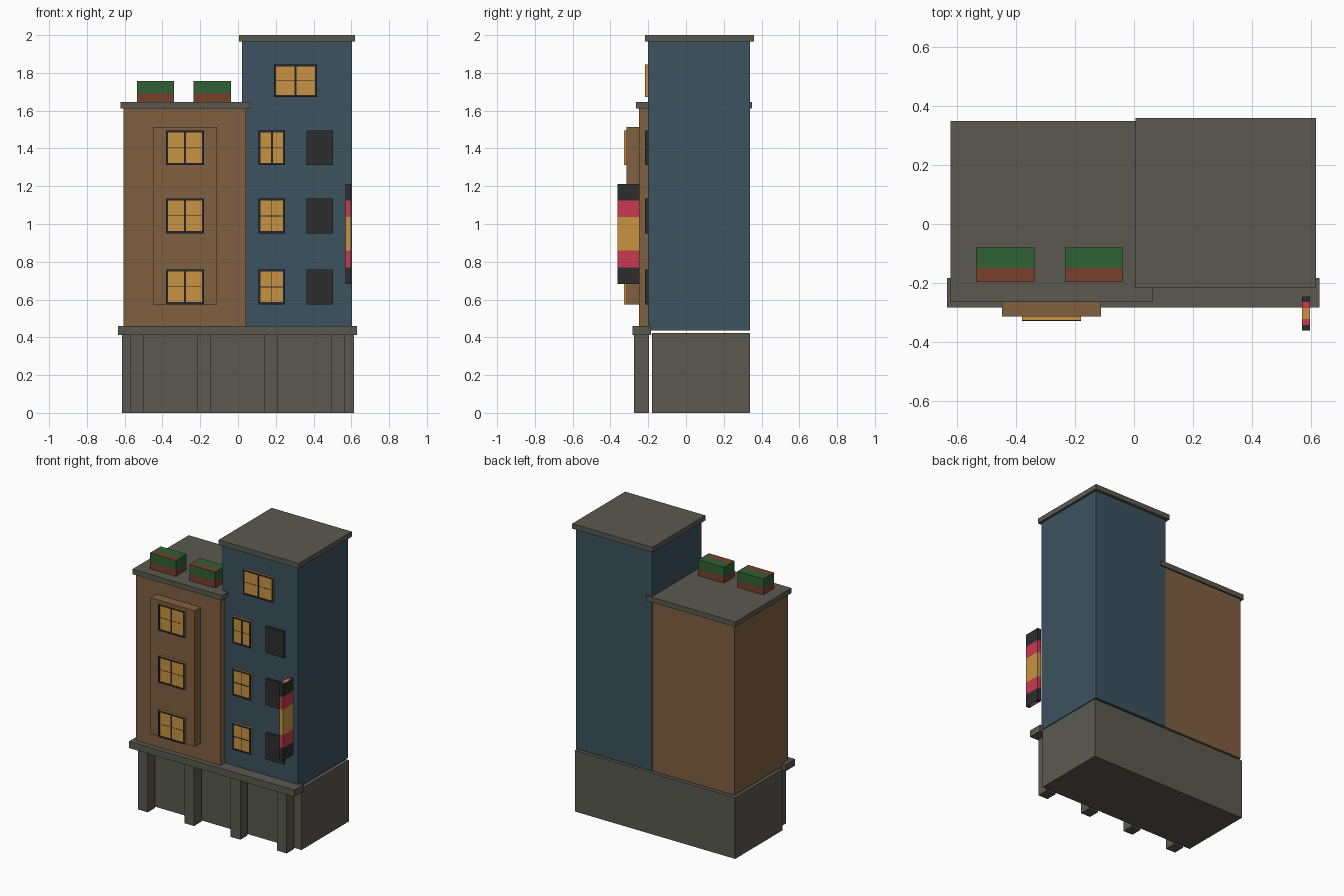
import bpy
import bmesh

default_cube = bpy.data.objects.get("Cube")
if default_cube:
    bpy.data.objects.remove(default_cube, do_unlink=True)


def make_material(name, red, green, blue):
    """Flat material from display colour values, stored as linear."""
    linear = [((c / 255 + 0.055) / 1.055) ** 2.4 for c in (red, green, blue)]
    material = bpy.data.materials.new(name)
    material.use_nodes = True
    material.diffuse_color = (*linear, 1)
    shader = material.node_tree.nodes["Principled BSDF"]
    shader.inputs["Base Color"].default_value = (*linear, 1)
    return material


stone = make_material("stone grey", 90, 89, 80)
brown = make_material("brown plaster", 128, 96, 64)
blue = make_material("blue plaster", 60, 82, 94)
amber = make_material("amber glass", 200, 148, 66)
frame_dark = make_material("dark frame", 34, 38, 46)
charcoal = make_material("charcoal", 45, 45, 45)
crimson = make_material("crimson", 200, 58, 82)
leaf = make_material("leaf green", 48, 96, 52)
clay = make_material("clay red", 120, 64, 44)


def box(name, x, y, z, materials, cuts=(), rule=None):
    """Box between ranges, optionally cut at fractions of y and z and
    coloured by the fraction of height (of depth on top and bottom)."""
    low = [r[0] for r in (x, y, z)]
    size = [r[1] - r[0] for r in (x, y, z)]
    bm = bmesh.new()
    bmesh.ops.create_cube(bm, size=1)
    bmesh.ops.translate(bm, verts=bm.verts, vec=(0.5, 0.5, 0.5))
    for cut in cuts:
        for axis in ((0, 1, 0), (0, 0, 1)):
            bmesh.ops.bisect_plane(
                bm, geom=bm.verts[:] + bm.edges[:] + bm.faces[:],
                plane_co=[cut * a for a in axis], plane_no=axis)
    if rule:
        bm.normal_update()
        for face in bm.faces:
            centre = face.calc_center_median()
            flat = abs(face.normal.z) > 0.5
            face.material_index = rule(centre.y if flat else centre.z)
    for vert in bm.verts:
        vert.co = [lo + s * c for lo, s, c in zip(low, size, vert.co)]
    mesh = bpy.data.meshes.new(name)
    bm.to_mesh(mesh)
    bm.free()
    for material in materials:
        mesh.materials.append(material)
    obj = bpy.data.objects.new(name, mesh)
    bpy.context.collection.objects.link(obj)
    return obj


def lit_window(name, x, z, wall, crossbar):
    """Amber slab with a thin dark frame, a post and a crossbar."""
    front = wall - 0.013
    box(name + "_glass", x, (front, wall), z, [amber])
    face = (front - 0.002, front)
    rim = 0.011
    for side, edge in (("left", x[1] - rim), ("right", x[0])):
        box(f"{name}_frame_{side}", (edge, edge + rim), face, z, [frame_dark])
    inner = (x[0] + rim, x[1] - rim)
    for side, edge in (("top", z[1] - rim), ("bottom", z[0])):
        box(f"{name}_frame_{side}", inner, face, (edge, edge + rim), [frame_dark])
    mid_x, mid_z = sum(x) / 2, sum(z) / 2
    post = 0.002 if crossbar else 0.005
    box(name + "_post", (mid_x - post, mid_x + post), face,
        (z[0] + rim, z[1] - rim), [frame_dark])
    bar = 0.003 if crossbar else 0.001
    box(name + "_crossbar", inner, (face[0] + 0.0005, front),
        (mid_z - bar, mid_z + bar), [frame_dark])


# Ground floor, pillars and ledge
box("ground_floor", (-0.615, 0.613), (-0.18, 0.34), (0, 0.424), [stone])
for i in range(4):
    left = -0.573 + i * 0.355
    box(f"pillar_{i}", (left, left + 0.074), (-0.275, -0.196), (0, 0.415), [stone])
box("front_ledge", (-0.635, 0.63), (-0.284, -0.184), (0.412, 0.459), [stone])

# Brown house
box("brown_house", (-0.607, 0.042), (-0.249, 0.338), (0.437, 1.612), [brown])
box("brown_house_roof", (-0.623, 0.063), (-0.265, 0.35), (1.612, 1.647), [stone])
BAY_FRONT = -0.314
box("bay", (-0.449, -0.112), (BAY_FRONT, -0.249), (0.573, 1.514), [brown])

# Blue tower
TOWER_FRONT = -0.202
box("blue_tower", (0.021, 0.603), (TOWER_FRONT, 0.34), (0.437, 1.965), [blue])
box("blue_tower_roof", (0.005, 0.619), (-0.218, 0.361), (1.965, 2), [stone])

# Windows on each floor
for floor, middle in enumerate((0.667, 1.043, 1.404)):
    height = (middle - 0.092, middle + 0.092)
    lit_window(f"bay_window_{floor}", (-0.381, -0.18), height, BAY_FRONT, False)
    lit_window(f"tower_window_{floor}", (0.109, 0.249), height, TOWER_FRONT, floor < 2)
    box(f"dark_window_{floor}", (0.363, 0.503), (TOWER_FRONT - 0.014, TOWER_FRONT),
        height, [charcoal])
lit_window("attic_window", (0.191, 0.419), (1.673, 1.845), TOWER_FRONT, False)


# Banded hanging sign
def sign_band(t):
    distance = abs(t - 0.5)
    return 0 if distance > 1 / 3 else 1 if distance > 1 / 6 else 2


box("hanging_sign", (0.57, 0.598), (-0.362, -0.246), (0.682, 1.213),
    [charcoal, crimson, amber], [1 / 6, 1 / 3, 2 / 3, 5 / 6], sign_band)

# Roof planters
for side, left in (("right", -0.536), ("left", -0.235)):
    box(f"planter_{side}", (left, left + 0.198), (-0.197, -0.08), (1.647, 1.757),
        [clay, leaf], [0.4], lambda t: int(t > 0.4))
